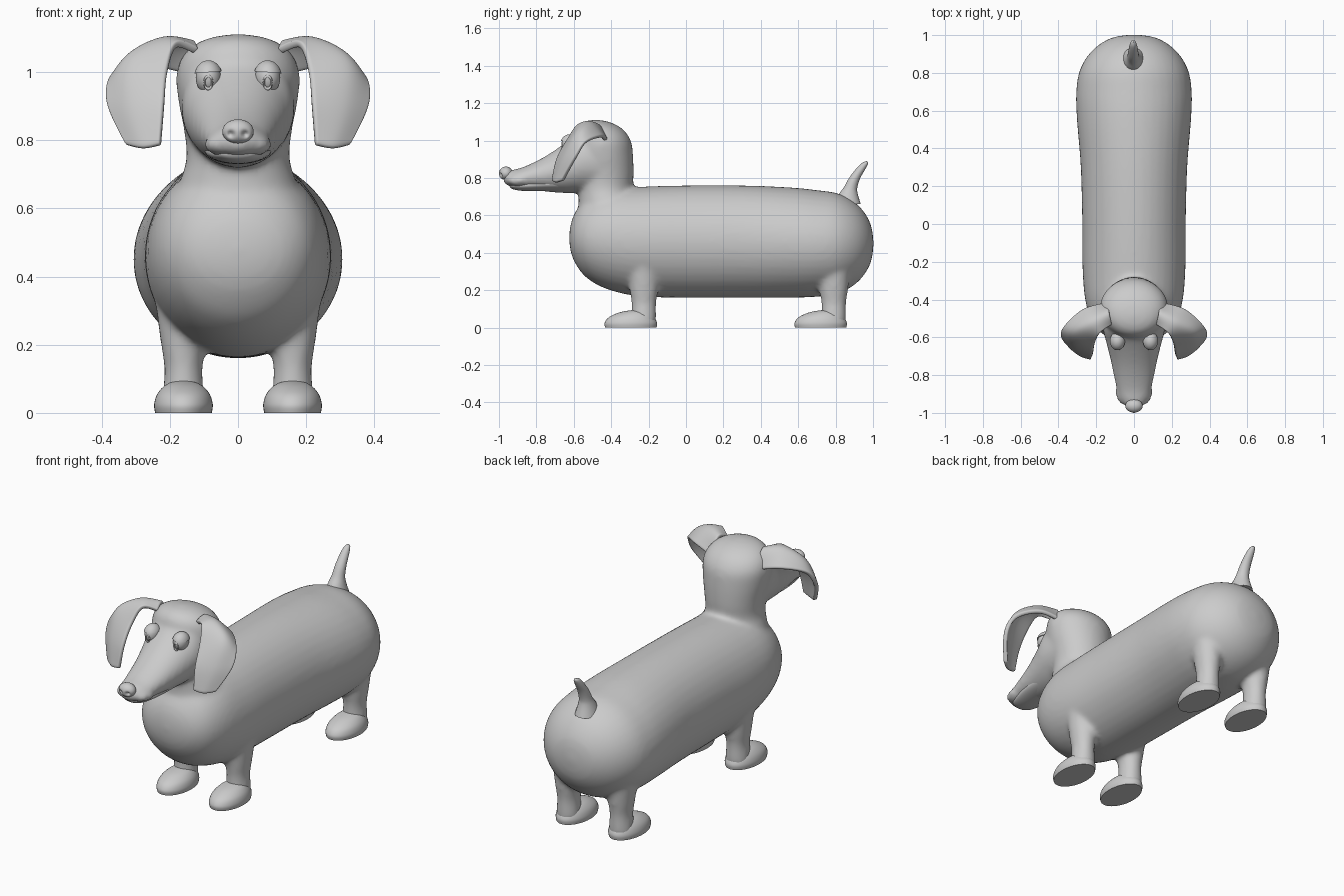
import bpy, bmesh, math
from mathutils import Vector, Matrix

if "Cube" in bpy.data.objects:
    bpy.data.objects.remove(bpy.data.objects["Cube"])

# One plain grey for the whole model
grey = bpy.data.materials.new("plain grey")
grey.use_nodes = True
grey.diffuse_color = (0.6, 0.6, 0.6, 1)
grey.node_tree.nodes["Principled BSDF"].inputs["Base Color"].default_value = (0.6, 0.6, 0.6, 1)


def spline(points, steps):
    """Smooth curve through points of any dimension."""
    p = [points[0], *points, points[-1]]
    out = []
    for a, b, c, d in zip(p, p[1:], p[2:], p[3:]):
        for i in range(steps):
            t = i / steps
            out.append([0.5 * (2 * q + (r - o) * t + (2 * o - 5 * q + 4 * r - s) * t * t
                               + (3 * q - o - 3 * r + s) * t ** 3)
                        for o, q, r, s in zip(a, b, c, d)])
    return out + [list(points[-1])]


def loft(bm, stations, axis, x=0, n=40, steps=5):
    """Elliptical rings: (position on axis, centre, x radius, other radius)."""
    rings = []
    for t, c, rx, r in spline(stations, steps):
        rx, r = max(rx, 0.002), max(r, 0.002)
        ring = []
        for k in range(n):
            a = math.tau * k / n
            u, v = x + rx * math.cos(a), c + r * math.sin(a)
            ring.append(bm.verts.new((u, t, v) if axis == "y" else (u, v, t)))
        rings.append(ring)
    for lo, hi in zip(rings, rings[1:]):
        for k in range(n):
            j = (k + 1) % n
            bm.faces.new((lo[k], lo[j], hi[j], hi[k]))
    bm.faces.new(rings[0])
    bm.faces.new(rings[-1])


def ball(bm, centre, radii, seg=32):
    m = Matrix.Translation(centre) @ Matrix.Diagonal((*radii, 1))
    return bmesh.ops.create_uvsphere(bm, u_segments=seg, v_segments=seg // 2, radius=1, matrix=m)["verts"]


def finish(bm, name, mirror=False):
    bmesh.ops.recalc_face_normals(bm, faces=bm.faces)
    me = bpy.data.meshes.new(name)
    bm.to_mesh(me)
    bm.free()
    me.materials.append(grey)
    me.shade_smooth()
    me.set_sharp_from_angle(angle=math.radians(50))
    ob = bpy.data.objects.new(name, me)
    bpy.context.scene.collection.objects.link(ob)
    if mirror:
        ob.modifiers.new("mirror", "MIRROR").use_clip = False
    return ob


# Body, neck, head and legs blended into one skin
bm = bmesh.new()
loft(bm, [(-.625, .48, 0, 0), (-.617, .48, .08, .07), (-.59, .48, .155, .14),
          (-.53, .48, .215, .215), (-.42, .475, .255, .27), (-.25, .46, .272, .293),
          (0, .46, .274, .3), (.3, .46, .282, .3), (.55, .455, .302, .295),
          (.7, .45, .306, .285), (.82, .45, .285, .265), (.92, .45, .22, .205),
          (.985, .45, .12, .11), (1.004, .45, 0, 0)], "y")
loft(bm, [(.5, -.42, .2, .17), (.66, -.42, .175, .155), (.74, -.43, .152, .147),
          (.82, -.43, .157, .15), (.92, -.445, .176, .162), (1, -.45, .18, .155),
          (1.06, -.465, .152, .128), (1.098, -.48, .09, .075), (1.113, -.485, 0, 0)], "z")
loft(bm, [(-.42, .9, .165, .19), (-.55, .895, .165, .175), (-.63, .86, .146, .141),
          (-.72, .83, .124, .106), (-.8, .812, .108, .078), (-.88, .8, .09, .055),
          (-.93, .797, .072, .046), (-.968, .797, .04, .03), (-.98, .8, 0, 0)], "y")
LEG_Y = (-.225, .79)
for side in (-1, 1):
    ball(bm, (side * .047, -.89, .787), (.052, .07, .034))
    for y in LEG_Y:
        loft(bm, [(.34, y, .085, .09), (.2, y, .066, .076), (.13, y, .056, .066),
                  (.06, y, .06, .066), (.015, y, .062, .064)], "z", side * .16)
skin = finish(bm, "body")
remesh = skin.modifiers.new("blend", "REMESH")
remesh.mode = "VOXEL"
remesh.voxel_size = 0.012
remesh.use_smooth_shade = True
soft = skin.modifiers.new("soften", "SMOOTH")
soft.factor = 0.5
soft.iterations = 12

# Feet: low domes with flat soles
for label, y in zip(("front", "back"), LEG_Y):
    bm = bmesh.new()
    loft(bm, [(0, y - .07, .083, .137), (.025, y - .07, .086, .14), (.055, y - .066, .077, .122),
              (.08, y - .05, .055, .085), (.092, y - .035, .028, .04), (.095, y - .03, 0, 0)],
         "z", .16)
    finish(bm, label + "_feet", True)

# Tail
bm = bmesh.new()
loft(bm, [(.66, .86, .06, .075), (.715, .868, .042, .05), (.75, .88, .033, .036),
          (.8, .902, .028, .03), (.85, .935, .022, .025), (.88, .957, .014, .017),
          (.89, .965, 0, 0)], "z", -.004, 24)
finish(bm, "tail")

# Lower jaw, leaving a crease below the lips
bm = bmesh.new()
loft(bm, [(-.6, .775, .1, .045), (-.75, .768, .096, .038), (-.87, .76, .074, .029),
          (-.93, .76, .048, .018), (-.948, .764, 0, 0)], "y")
finish(bm, "lower_jaw")

# Nose with two dented nostrils
bm = bmesh.new()
ball(bm, (0, -.963, .825), (.046, .037, .036), 48)
for v in bm.verts:
    for side in (-1, 1):
        d = math.hypot(v.co.x - side * .021, v.co.z - .818)
        if v.co.y < -.963:
            v.co.y += .016 * math.exp(-(d / .009) ** 2)
finish(bm, "nose")

# Eyes, heavy upper lids and raised oval pupils
EYE = Vector((.087, -.62, .983))
bm = bmesh.new()
ball(bm, EYE, (.037, .045, .047))
finish(bm, "eyes", True)

bm = bmesh.new()
ball(bm, EYE, (.042, .051, .051))
cut = bmesh.ops.bisect_plane(bm, geom=bm.verts[:] + bm.edges[:] + bm.faces[:],
                             plane_co=EYE + Vector((0, 0, .016)), plane_no=(.08, 0, 1),
                             clear_inner=True)["geom_cut"]
bmesh.ops.edgeloop_fill(bm, edges=[e for e in cut if isinstance(e, bmesh.types.BMEdge)])
finish(bm, "eyelids", True)

bm = bmesh.new()
for a in range(24):
    for b in range(8):
        t, p = math.tau * a / 24, math.tau * b / 8
        r = .0115 + .003 * math.cos(p)
        bm.verts.new(EYE + Vector((r * math.cos(t), -.0425 + .004 * math.sin(p),
                                   r * 1.6 * math.sin(t) - .014)))
bm.verts.ensure_lookup_table()
for a in range(24):
    for b in range(8):
        c, d = (a + 1) % 24, (b + 1) % 8
        bm.faces.new([bm.verts[i * 8 + j] for i, j in ((a, b), (c, b), (c, d), (a, d))])
finish(bm, "pupil_rings", True)

# Ears: flaps drawn between a front, a crown and a back rail
rails = [
    [(.12, -.53, 1.06), (.18, -.575, 1.08), (.207, -.63, 1.0), (.217, -.685, .9), (.227, -.71, .785)],
    [(.13, -.47, 1.08), (.23, -.52, 1.09), (.315, -.58, 1.035), (.315, -.645, .91), (.277, -.695, .775)],
    [(.13, -.42, .99), (.26, -.45, 1.02), (.36, -.535, .99), (.382, -.59, .91), (.325, -.66, .785)],
]
bm = bmesh.new()
rows = [spline(row, 6) for row in zip(*[spline(r, 6) for r in rails])]
grid = [[bm.verts.new(co) for co in row] for row in rows]
for r0, r1 in zip(grid, grid[1:]):
    for k in range(len(r0) - 1):
        bm.faces.new((r0[k], r0[k + 1], r1[k + 1], r1[k]))
ears = finish(bm, "ears", True)
thick = ears.modifiers.new("thickness", "SOLIDIFY")
thick.thickness = 0.022
thick.offset = 0
ears.modifiers.new("round", "SUBSURF").levels = 1
ears.modifiers["round"].render_levels = 1
